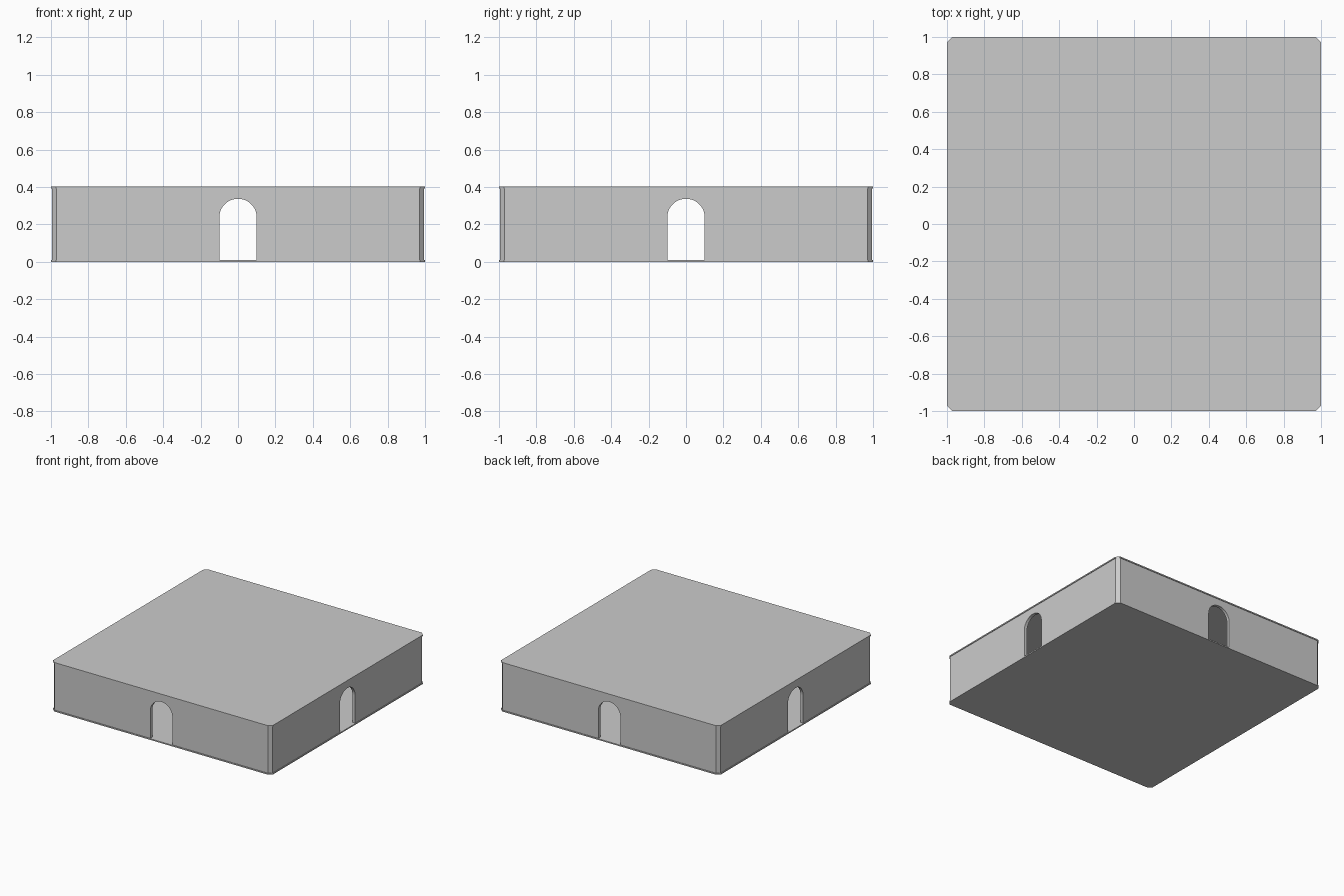
import bpy, bmesh, math
from mathutils import Matrix

if "Cube" in bpy.data.objects:
    bpy.data.objects.remove(bpy.data.objects["Cube"])

OUT, IN = 0.995, 0.97      # outer and inner wall planes
SLAB = 0.01                # floor and ceiling thickness
TOP = 0.403


def prism(name, pts, depth):
    """Extrude a closed 3D outline along the depth vector."""
    bm = bmesh.new()
    face = bm.faces.new([bm.verts.new(p) for p in pts])
    ext = bmesh.ops.extrude_face_region(bm, geom=[face], use_keep_orig=True)
    moved = [g for g in ext["geom"] if isinstance(g, bmesh.types.BMVert)]
    bmesh.ops.translate(bm, verts=moved, vec=depth)
    bmesh.ops.recalc_face_normals(bm, faces=bm.faces)
    mesh = bpy.data.meshes.new(name)
    bm.to_mesh(mesh)
    bm.free()
    obj = bpy.data.objects.new(name, mesh)
    bpy.context.collection.objects.link(obj)
    return obj


# Floor and ceiling: thin square slabs with clipped corners
def slab(name, z):
    a, b = 1.0, 0.972
    outline = [(a, -b), (a, b), (b, a), (-b, a), (-a, b), (-a, -b), (-b, -a), (b, -a)]
    prism(name, [(x, y, z) for x, y in outline], (0, 0, SLAB))


slab("floor", 0)
slab("ceiling", TOP - SLAB)

# Wall outline with an arched doorway
z0, z1, r, spring = SLAB, TOP - SLAB, 0.1, 0.237
arch = [(-r * math.cos(math.pi * i / 24), spring + r * math.sin(math.pi * i / 24))
        for i in range(25)]
wall = [(-IN, z1), (-IN, z0), (-r, z0)] + arch + [(r, z0), (IN, z0), (IN, z1)]

# Four walls and four clipped corner posts
for k, side in enumerate(("front", "right", "back", "left")):
    turn = Matrix.Rotation(k * math.pi / 2, 4, "Z")
    w = prism(side + "_wall", [(x, -OUT, z) for x, z in wall], (0, OUT - IN, 0))
    w.data.transform(turn)
    post = [(IN, -OUT, z0), (OUT, -IN, z0), (IN, -IN, z0)]
    p = prism(side + "_corner_post", post, (0, 0, z1 - z0))
    p.data.transform(turn)
